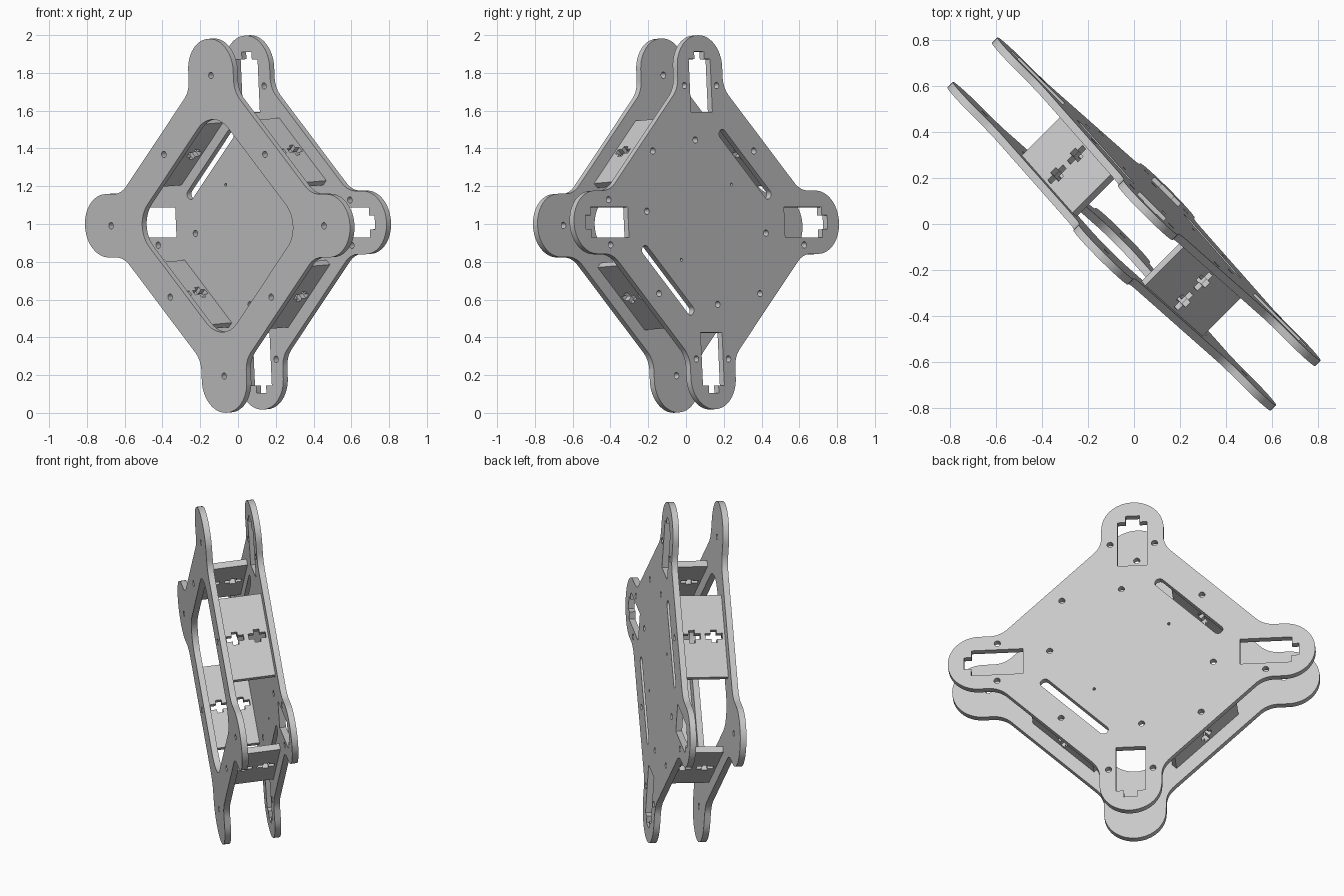
import bpy
from math import sin, cos, pi, tan, radians
from mathutils import Matrix, Vector

cube = bpy.data.objects.get("Cube")
if cube:
    bpy.data.objects.remove(cube, do_unlink=True)

grey = bpy.data.materials.new("light_grey")
grey.use_nodes = True
grey.diffuse_color = (0.58, 0.58, 0.58, 1)
grey.node_tree.nodes["Principled BSDF"].inputs["Base Color"].default_value = (0.58, 0.58, 0.58, 1)

# Frame axes: u across, v up the plates, w out of the front plate
TILT = 0.062
U = Vector((1, -1, 0)).normalized()
W = Vector((-1, -1, -TILT * 2 ** 0.5)).normalized()
V = W.cross(U)
FRAME = Matrix((U, V, W)).transposed().to_4x4()
FRAME.translation = (0, 0, 1)

THICK = 0.034
GAP = 0.24
PLATE_W = (GAP + THICK) / 2


def spin(points, quarter):
    a = quarter * pi / 2
    return [(x * cos(a) - y * sin(a), x * sin(a) + y * cos(a)) for x, y in points]


def rounded(corners, steps=12):
    """Outline from (x, y, radius) corners, each replaced by an arc."""
    out = []
    for i, (x, y, r) in enumerate(corners):
        p = Vector((x, y))
        a = (Vector(corners[i - 1][:2]) - p).normalized()
        b = (Vector(corners[(i + 1) % len(corners)][:2]) - p).normalized()
        half = a.angle(b) / 2
        c = p + (a + b).normalized() * (r / sin(half))
        start = p + a * (r / tan(half)) - c
        end = p + b * (r / tan(half)) - c
        sweep = start.angle_signed(end)
        for k in range(steps + 1):
            t = -sweep * k / steps
            out.append((c.x + start.x * cos(t) - start.y * sin(t),
                        c.y + start.x * sin(t) + start.y * cos(t)))
    return out


def circle(x, y, r, n=20):
    return [(x + r * cos(2 * pi * k / n), y + r * sin(2 * pi * k / n)) for k in range(n)]


def panel(name, outlines, matrix):
    """Flat sheet: first outline is the rim, the others are cut-outs."""
    curve = bpy.data.curves.new(name, "CURVE")
    curve.dimensions = "2D"
    curve.fill_mode = "BOTH"
    curve.extrude = THICK / 2
    for pts in outlines:
        s = curve.splines.new("POLY")
        s.points.add(len(pts) - 1)
        for sp, (x, y) in zip(s.points, pts):
            sp.co = (x, y, 0, 1)
        s.use_cyclic_u = True
    obj = bpy.data.objects.new(name, curve)
    bpy.context.collection.objects.link(obj)
    obj.matrix_world = matrix
    bpy.ops.object.select_all(action="DESELECT")
    obj.select_set(True)
    bpy.context.view_layer.objects.active = obj
    bpy.ops.object.convert(target="MESH")
    obj = bpy.context.object
    bpy.ops.object.mode_set(mode="EDIT")
    bpy.ops.mesh.select_all(action="SELECT")
    bpy.ops.mesh.remove_doubles(threshold=0.0002)
    bpy.ops.mesh.normals_make_consistent(inside=False)
    bpy.ops.object.mode_set(mode="OBJECT")
    bpy.ops.object.shade_smooth_by_angle(angle=radians(35))
    obj.data.materials.clear()
    obj.data.materials.append(grey)
    return obj


# Shared plate rim: a square on its corner with four round lobes
TIP, LOBE, EDGE = 0.992, 0.168, 0.88
corners = []
for q in range(4):
    lobe = [(EDGE - LOBE, -LOBE), (TIP, -LOBE), (TIP, LOBE), (EDGE - LOBE, LOBE)]
    radii = (0.14, LOBE - 0.001, LOBE - 0.001, 0.14)
    corners += [(x, y, r) for (x, y), r in zip(spin(lobe, q), radii)]
rim = rounded(corners)

HOLE = 0.017
spacer_screws = [circle(x, y, HOLE) for x in (-0.378, 0.378) for y in (-0.378, 0.378)]

# Front plate: large rounded window and one hole per lobe
window = rounded([(x, y, 0.16) for x, y in ((0.63, 0), (0, 0.63), (-0.63, 0), (0, -0.63))])
lobe_holes = [circle(*spin([(0.797, 0)], q)[0], HOLE) for q in range(4)]
panel("front_plate", [rim, window] + spacer_screws + lobe_holes,
      FRAME @ Matrix.Translation((0, 0, PLATE_W)))

# Back plate: notched lobe slots, lobe screws, strap slots and mounting holes
cuts = list(spacer_screws)
notched = [(0.585, -0.08), (0.865, -0.08), (0.865, -0.037), (0.905, -0.037),
           (0.905, 0.037), (0.865, 0.037), (0.865, 0.08), (0.585, 0.08)]
for q in range(4):
    cuts.append(spin(notched, q))
    for side in (-1, 1):
        if (q, side) != (2, -1):  # one lobe carries a single screw
            cuts.append(circle(*spin([(0.725, 0.12 * side)], q)[0], HOLE))
for s in (-1, 1):
    cuts.append(circle(0.057 * s, 0.436 * s, HOLE))
    cuts.append(circle(0.442 * s, 0.058 * s, HOLE))
    cuts.append(circle(-0.2 * s, 0.2 * s, 0.008))
    # strap slot, drawn along the diagonal then turned into place
    half, wide, off = 0.25, 0.026, 0.435
    box = [(off - wide, -half), (off + wide, -half), (off + wide, half), (off - wide, half)]
    slot = rounded([(x, y, wide - 0.001) for x, y in spin(box, 1.5 if s > 0 else 3.5)], 8)
    cuts.append(slot)
panel("back_plate", [rim] + cuts, FRAME @ Matrix.Translation((0, 0, -PLATE_W)))

# Four spacers between the plates, each with two cross-shaped nut slots
L, H = 0.235, GAP / 2
board = [(-L, -H), (L, -H), (L, H), (-L, H)]
a, b, c = 0.016, 0.036, 0.047
cross = [(a, -c), (a, -a), (b, -a), (b, a), (a, a), (a, c),
         (-a, c), (-a, a), (-b, a), (-b, -a), (-a, -a), (-a, -c)]
slots = [[(x, y + d) for x, y in cross] for d in (-0.06, 0.06)]
names = ("upper_left", "upper_right", "lower_right", "lower_left")
for q, side in enumerate(names):
    turn = pi / 4 + q * pi / 2
    out = Vector((cos(turn), sin(turn), 0))
    along = Vector((-sin(turn), cos(turn), 0))
    place = Matrix((along, Vector((0, 0, 1)), out)).transposed().to_4x4()
    place.translation = out * 0.533
    panel("spacer_" + side, [board] + slots, FRAME @ place)
